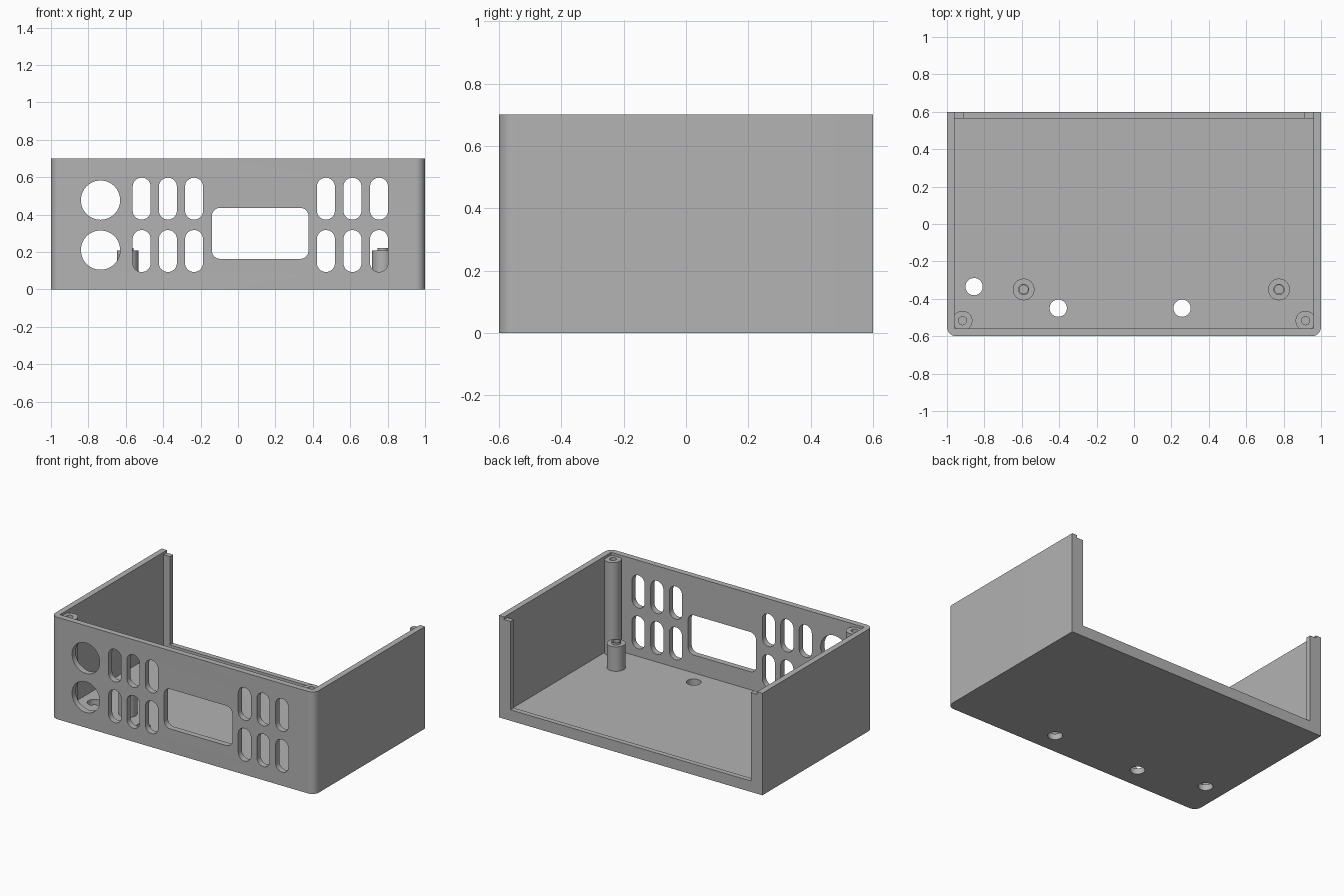
import bpy, bmesh, math
from mathutils import Matrix

if "Cube" in bpy.data.objects:
    bpy.data.objects.remove(bpy.data.objects["Cube"], do_unlink=True)

grey = bpy.data.materials.new("plain_grey")
grey.use_nodes = True
colour = (0.45, 0.45, 0.45, 1)
grey.diffuse_color = colour
grey.node_tree.nodes["Principled BSDF"].inputs["Base Color"].default_value = colour


def finish(bm, name):
    bmesh.ops.remove_doubles(bm, verts=bm.verts, dist=1e-5)
    bmesh.ops.recalc_face_normals(bm, faces=bm.faces)
    mesh = bpy.data.meshes.new(name)
    bm.to_mesh(mesh)
    bm.free()
    mesh.materials.append(grey)
    obj = bpy.data.objects.new(name, mesh)
    bpy.context.collection.objects.link(obj)
    return obj


def outline(u0, u1, v0, v1, r_low, r_high):
    """Rectangle outline with rounded lower and upper corners."""
    pts = []
    corners = [(u1, v0, -1, 1, r_low, 270), (u1, v1, -1, -1, r_high, 0),
               (u0, v1, 1, -1, r_high, 90), (u0, v0, 1, 1, r_low, 180)]
    for u, v, su, sv, r, start in corners:
        steps = 12 if r else 0
        for i in range(steps + 1):
            a = math.radians(start + 90 * i / max(steps, 1))
            p = (u + su * r + r * math.cos(a), v + sv * r + r * math.sin(a))
            if not pts or math.dist(p, pts[-1]) > 1e-4:
                pts.append(p)
    if math.dist(pts[0], pts[-1]) < 1e-4:
        pts.pop()
    return pts


def prism(name, pts, w0, w1, along_y=False):
    bm = bmesh.new()
    place = (lambda u, v, w: (u, w, v)) if along_y else (lambda u, v, w: (u, v, w))
    rings = [[bm.verts.new(place(u, v, w)) for u, v in pts] for w in (w0, w1)]
    for ring in rings:
        bm.faces.new(ring)
    n = len(pts)
    for i in range(n):
        j = (i + 1) % n
        bm.faces.new((rings[0][i], rings[0][j], rings[1][j], rings[1][i]))
    return finish(bm, name)


def lathe(name, profile, x, y):
    bm = bmesh.new()
    verts = [bm.verts.new((r, 0, z)) for r, z in profile]
    edges = [bm.edges.new(pair) for pair in zip(verts, verts[1:])]
    bmesh.ops.spin(bm, geom=verts + edges, cent=(0, 0, 0), axis=(0, 0, 1),
                   angle=math.tau, steps=40)
    bmesh.ops.transform(bm, matrix=Matrix.Translation((x, y, 0)), verts=bm.verts)
    return finish(bm, name)


def cut(target, cutter):
    cutter.hide_render = True
    mod = target.modifiers.new("cut", 'BOOLEAN')
    mod.operation = 'DIFFERENCE'
    mod.solver = 'EXACT'
    mod.object = cutter
    bpy.context.view_layer.objects.active = target
    bpy.ops.object.modifier_apply(modifier=mod.name)
    bpy.data.objects.remove(cutter, do_unlink=True)


# Enclosure: rounded front corners, open top, framed rear opening
shell = prism("enclosure_shell", outline(-1, 1, -0.6, 0.6, 0.05, 0), 0, 0.7)
cut(shell, prism("cavity", outline(-0.96, 0.96, -0.56, 0.565, 0, 0), 0.04, 0.9))
cut(shell, prism("rear_opening", outline(-0.912, 0.912, 0.5, 0.7, 0, 0), 0.075, 0.9))
cut(shell, prism("rear_step", outline(-0.96, 0.96, 0.5, 0.7, 0, 0), 0.682, 0.9))


def front_cut(x0, x1, z0, z1, r):
    cut(shell, prism("front_cutter", outline(x0, x1, z0, z1, r, r), -0.7, -0.5, True))


# Round sockets
for z in (0.21, 0.477):
    front_cut(-0.84, -0.63, z - 0.105, z + 0.105, 0.105)

# Ventilation slots
for x in (-0.515, -0.375, -0.235, 0.47, 0.612, 0.754):
    for z in (0.205, 0.485):
        front_cut(x - 0.048, x + 0.048, z - 0.112, z + 0.112, 0.0475)

# Display window
front_cut(-0.14, 0.377, 0.163, 0.436, 0.045)

# Holes through the floor
for x, y in ((-0.855, -0.335), (-0.405, -0.45), (0.257, -0.45)):
    r = 0.046
    cut(shell, prism("floor_cutter", outline(x - r, x + r, y - r, y + r, r, r), -0.1, 0.1))

# Corner screw posts and short mounting bosses
parts = [shell]
for side, x in (("right", -0.917), ("left", 0.917)):
    parts.append(lathe(side + "_corner_post", [
        (0, 0.03), (0.053, 0.03), (0.053, 0.682), (0.022, 0.682), (0.022, 0.4), (0, 0.4)],
        x, -0.517))
for side, x in (("right", -0.59), ("left", 0.775)):
    parts.append(lathe(side + "_mounting_boss", [
        (0, 0.03), (0.058, 0.03), (0.058, 0.208), (0.03, 0.208), (0.03, 0.222),
        (0.023, 0.222), (0.023, 0.08), (0, 0.08)], x, -0.35))

bpy.ops.object.select_all(action='DESELECT')
for part in parts:
    part.select_set(True)
bpy.context.view_layer.objects.active = shell
bpy.ops.object.shade_smooth_by_angle(angle=math.radians(30))
